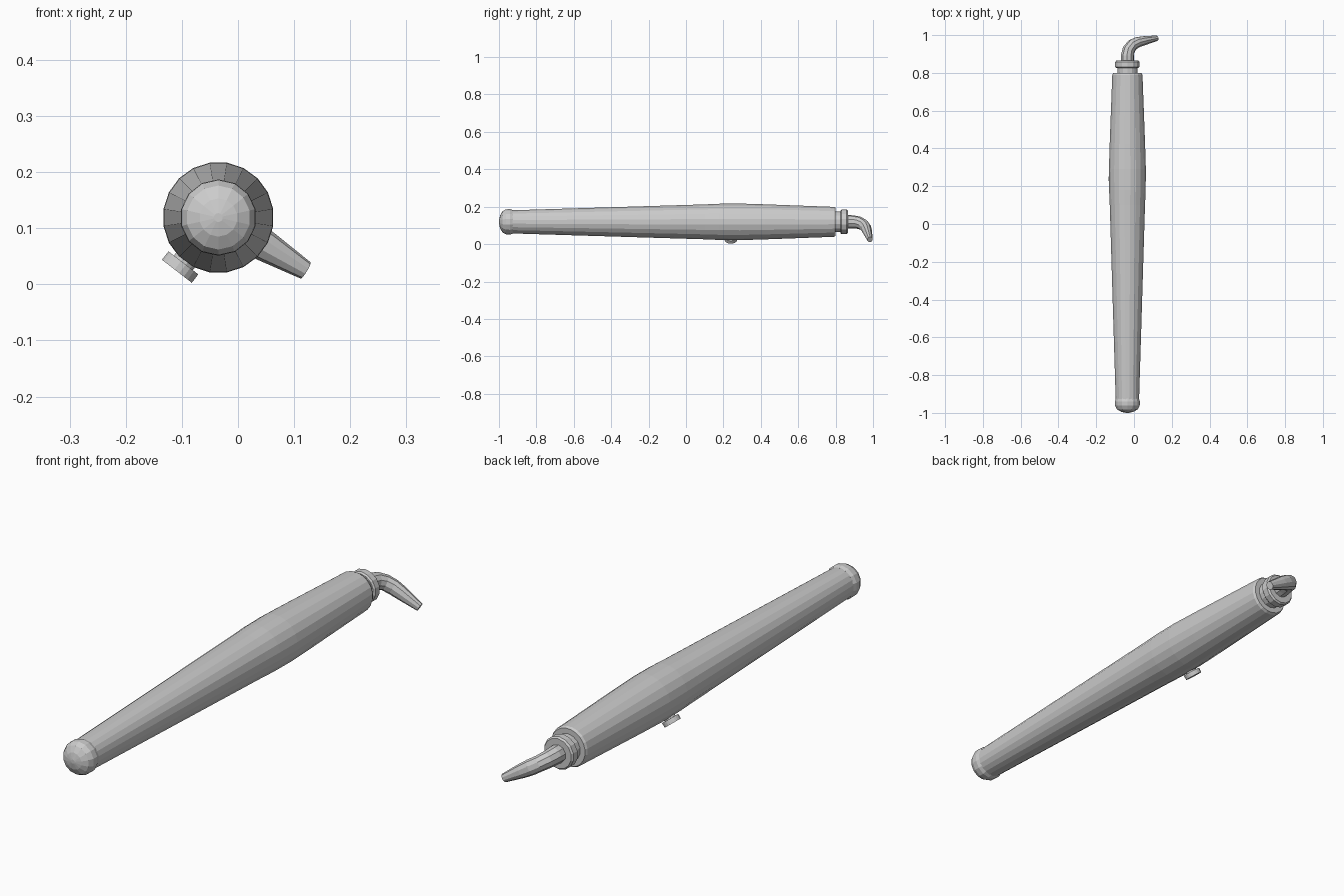
import bpy, bmesh, math
from mathutils import Vector

if "Cube" in bpy.data.objects:
    bpy.data.objects.remove(bpy.data.objects["Cube"])

AX, AZ = -0.035, 0.119          # handle axis position


def sweep(name, rings, sides, offset=0.5):
    """Skin rings of (centre, normal_u, normal_v, radius_u, radius_v); ends are capped."""
    bm = bmesh.new()
    loops = []
    for c, u, v, ru, rv in rings:
        loop = []
        for i in range(sides):
            a = 2 * math.pi * (i + offset) / sides
            loop.append(bm.verts.new(c + u * ru * math.cos(a) + v * rv * math.sin(a)))
        loops.append(loop)
    for a, b in zip(loops, loops[1:]):
        for i in range(sides):
            j = (i + 1) % sides
            bm.faces.new((a[i], a[j], b[j], b[i]))
    bm.faces.new(loops[0][::-1])
    bm.faces.new(loops[-1])
    bmesh.ops.recalc_face_normals(bm, faces=bm.faces)
    mesh = bpy.data.meshes.new(name)
    bm.to_mesh(mesh)
    bm.free()
    ob = bpy.data.objects.new(name, mesh)
    bpy.context.collection.objects.link(ob)
    return ob


def lathe(name, profile, sides, origin, axis, side):
    """Revolve (distance, radius) pairs around an axis."""
    axis, side = Vector(axis).normalized(), Vector(side).normalized()
    other = axis.cross(side)
    return sweep(name, [(Vector(origin) + axis * d, side, other, r, r)
                        for d, r in profile], sides)


Y, X = (0, 1, 0), (1, 0, 0)
centre = (AX, 0, AZ)

# Long tapered handle
lathe("handle", [(-0.95, 0.062), (-0.5, 0.076), (0.1, 0.0945), (0.18, 0.098),
                 (0.29, 0.099), (0.42, 0.095), (0.79, 0.081), (0.80, 0.076)],
      20, centre, Y, X)

# Rounded end cap
lathe("end_cap", [(-0.925, 0.063), (-0.94, 0.068), (-0.962, 0.067),
                  (-0.981, 0.057), (-0.994, 0.034), (-1.0, 0.008)],
      14, centre, Y, X)

# Stepped collar at the working end
lathe("collar_neck", [(0.79, 0.055), (0.835, 0.055)], 14, centre, Y, X)
lathe("collar_ring", [(0.826, 0.060), (0.832, 0.066), (0.858, 0.066), (0.865, 0.060)],
      14, centre, Y, X)

# Bent nozzle: path in the plane spanned by y and a sideways-down direction
out = Vector((0.855, 0, -0.518)).normalized()
across = out.cross(Vector(Y))
path = [  # distance out, y, bend angle, radius in plane, radius across
    (0.000, 0.850, 0, 0.036, 0.036),
    (0.000, 0.890, 5, 0.036, 0.035),
    (0.008, 0.922, 28, 0.034, 0.033),
    (0.030, 0.948, 55, 0.031, 0.031),
    (0.062, 0.962, 74, 0.028, 0.031),
    (0.100, 0.970, 80, 0.025, 0.028),
    (0.182, 0.984, 80, 0.015, 0.017),
]
rings = []
for d, y, ang, ri, ra in path:
    t = math.radians(ang)
    normal = out * math.cos(t) - Vector(Y) * math.sin(t)
    rings.append((Vector((AX, y, AZ)) + out * d, normal, across, ri, ra))
sweep("nozzle", rings, 10)

# Push button on the underside, with a short stem into the handle
down = (-0.61, 0, -0.79)
base = (AX, 0.24, AZ)
lathe("button", [(0.102, 0.034), (0.121, 0.034)], 20, base, down, Y)
lathe("button_stem", [(0.09, 0.022), (0.103, 0.022)], 12, base, down, Y)
